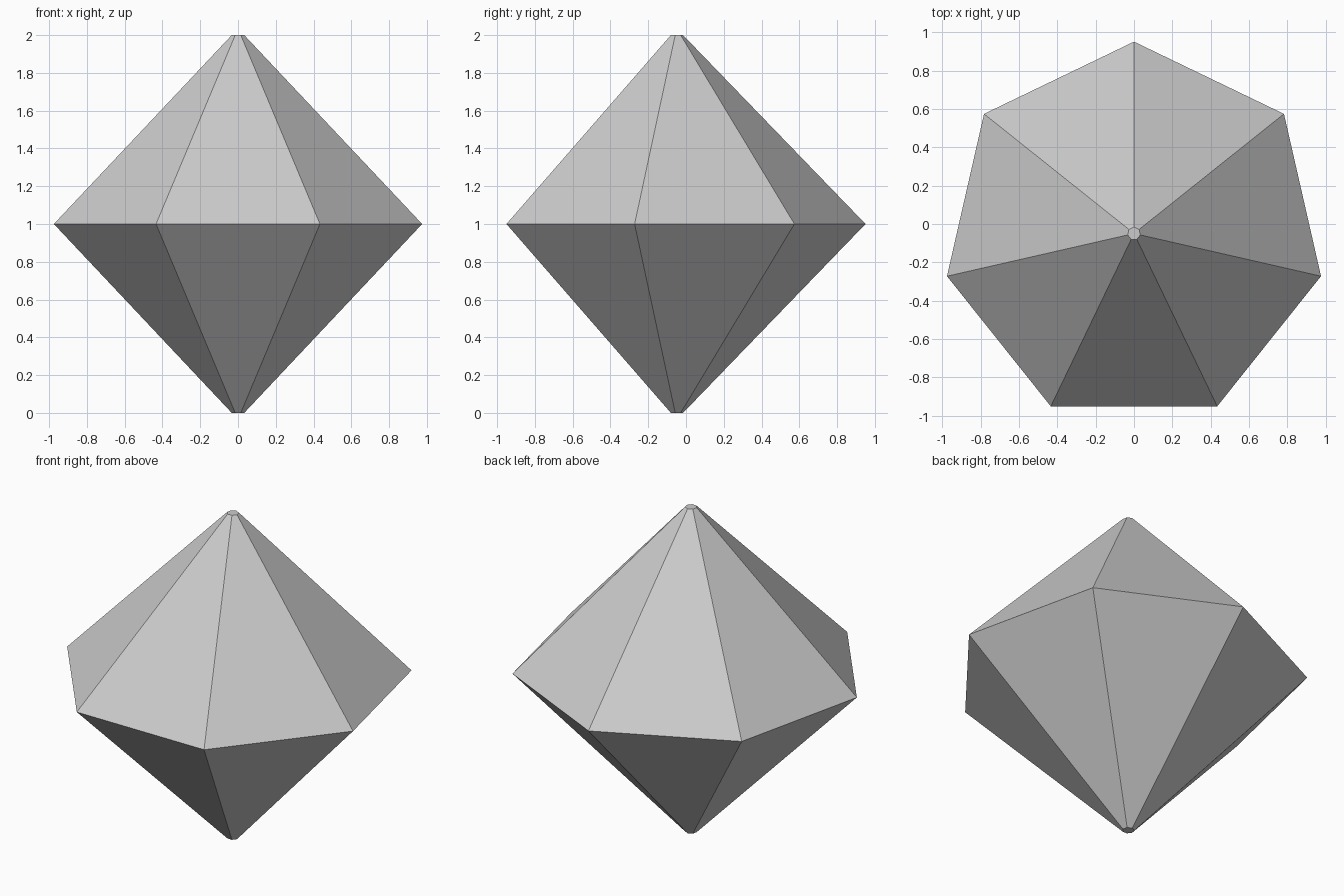
import bpy
import bmesh
from math import cos, sin, pi

cube = bpy.data.objects.get("Cube")
if cube:
    bpy.data.objects.remove(cube, do_unlink=True)

SIDES = 7
GIRDLE_RADIUS = 1.0
TIP_RADIUS = 0.034
# Shift so that the odd-sided outline is centred in y
CENTRE_Y = -(1 - cos(pi / SIDES)) / 2


def ring(bm, radius, z):
    """Heptagon of vertices with one corner pointing to the back."""
    angles = [pi / 2 + 2 * pi * i / SIDES for i in range(SIDES)]
    return [bm.verts.new((radius * cos(a), CENTRE_Y + radius * sin(a), z))
            for a in angles]


# Single flat colour
grey = bpy.data.materials.new("light grey")
grey.use_nodes = True
colour = (0.6, 0.6, 0.6, 1)
grey.diffuse_color = colour
grey.node_tree.nodes["Principled BSDF"].inputs["Base Color"].default_value = colour

# Gem: lower tip, girdle and upper tip joined by flat facets
bm = bmesh.new()
rings = [ring(bm, TIP_RADIUS, 0), ring(bm, GIRDLE_RADIUS, 1), ring(bm, TIP_RADIUS, 2)]
for low, high in zip(rings, rings[1:]):
    for i in range(SIDES):
        j = (i + 1) % SIDES
        bm.faces.new((low[i], low[j], high[j], high[i]))
# Flat caps on both tips
bm.faces.new(rings[0][::-1])
bm.faces.new(rings[-1])
bmesh.ops.recalc_face_normals(bm, faces=bm.faces)

mesh = bpy.data.meshes.new("gem")
bm.to_mesh(mesh)
bm.free()
mesh.materials.append(grey)
gem = bpy.data.objects.new("gem", mesh)
bpy.context.collection.objects.link(gem)
